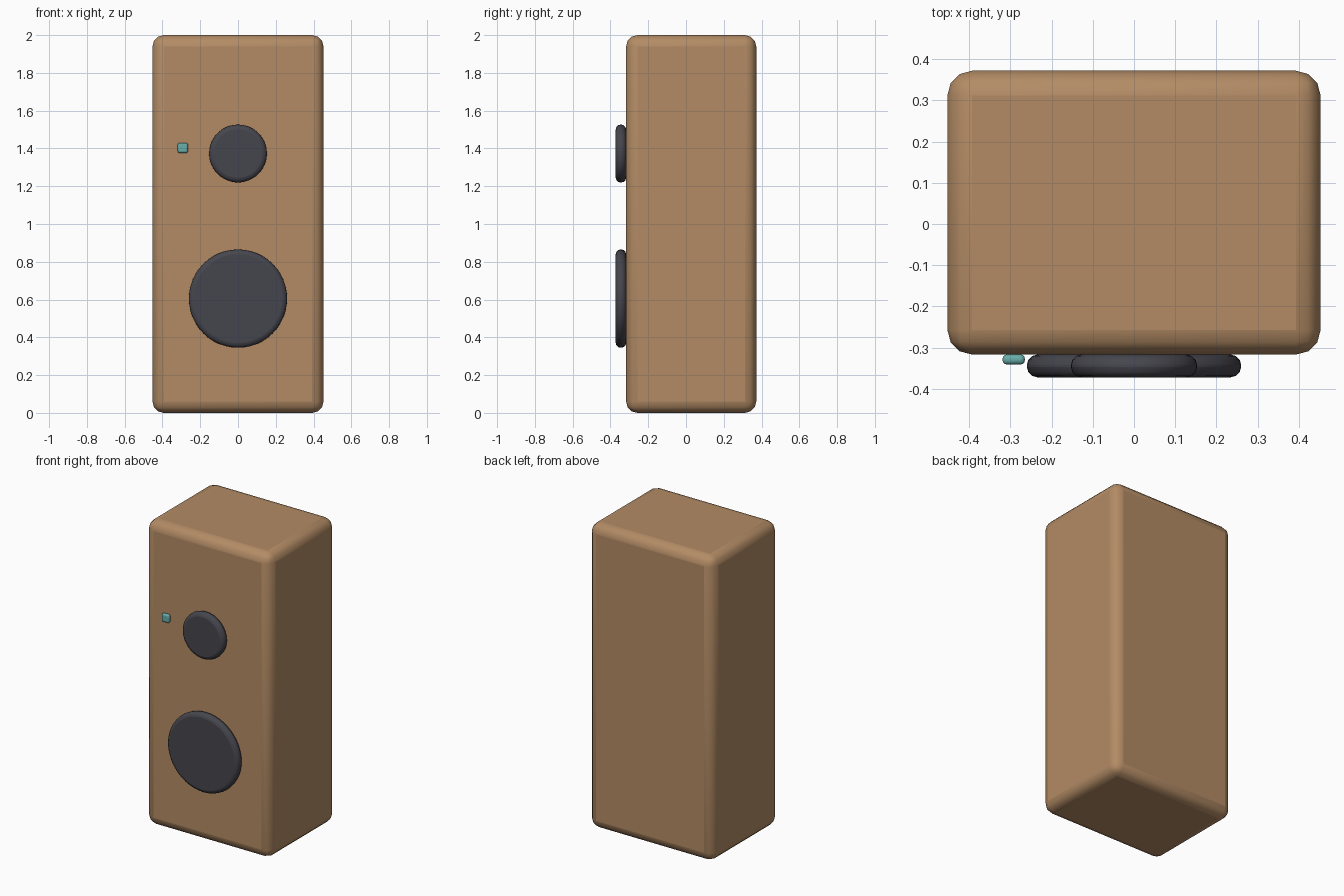
import bpy, math

if "Cube" in bpy.data.objects:
    bpy.data.objects.remove(bpy.data.objects["Cube"])

def material(name, color):
    m = bpy.data.materials.new(name)
    m.diffuse_color = (*color, 1)
    m.use_nodes = True
    m.node_tree.nodes["Principled BSDF"].inputs["Base Color"].default_value = m.diffuse_color
    return m

wood = material("wood", (0.45, 0.26, 0.13))
dark = material("dark_cone", (0.06, 0.06, 0.075))
teal = material("teal_light", (0.14, 0.42, 0.40))

def finish(name, mat, bevel, segments):
    o = bpy.context.object
    o.name = name
    o.data.materials.append(mat)
    bpy.ops.object.transform_apply(location=False, rotation=True, scale=True)
    b = o.modifiers.new("rounded_edges", 'BEVEL')
    b.width, b.segments = bevel, segments
    b.limit_method = 'ANGLE'
    b.angle_limit = math.radians(40)
    bpy.ops.object.shade_smooth_by_angle(angle=math.radians(40))
    return o

def box(name, lo, hi, mat, bevel, segments):
    bpy.ops.mesh.primitive_cube_add(size=1, location=[(a + b) / 2 for a, b in zip(lo, hi)])
    bpy.context.object.scale = [b - a for a, b in zip(lo, hi)]
    return finish(name, mat, bevel, segments)

def driver(name, radius, z):
    # Disc on the front face, slightly sunk into the cabinet
    bpy.ops.mesh.primitive_cylinder_add(vertices=48, radius=radius, depth=0.055,
                                        location=(0, -0.3445, z),
                                        rotation=(math.pi / 2, 0, 0))
    return finish(name, dark, 0.025, 3)

# Cabinet
box("cabinet", (-0.453, -0.317, 0), (0.453, 0.372, 2), wood, 0.06, 3)

# Speaker drivers
driver("woofer", 0.26, 0.605)
driver("tweeter", 0.153, 1.373)

# Indicator light
box("indicator_light", (-0.319, -0.341, 1.376), (-0.265, -0.317, 1.43), teal, 0.01, 3)
